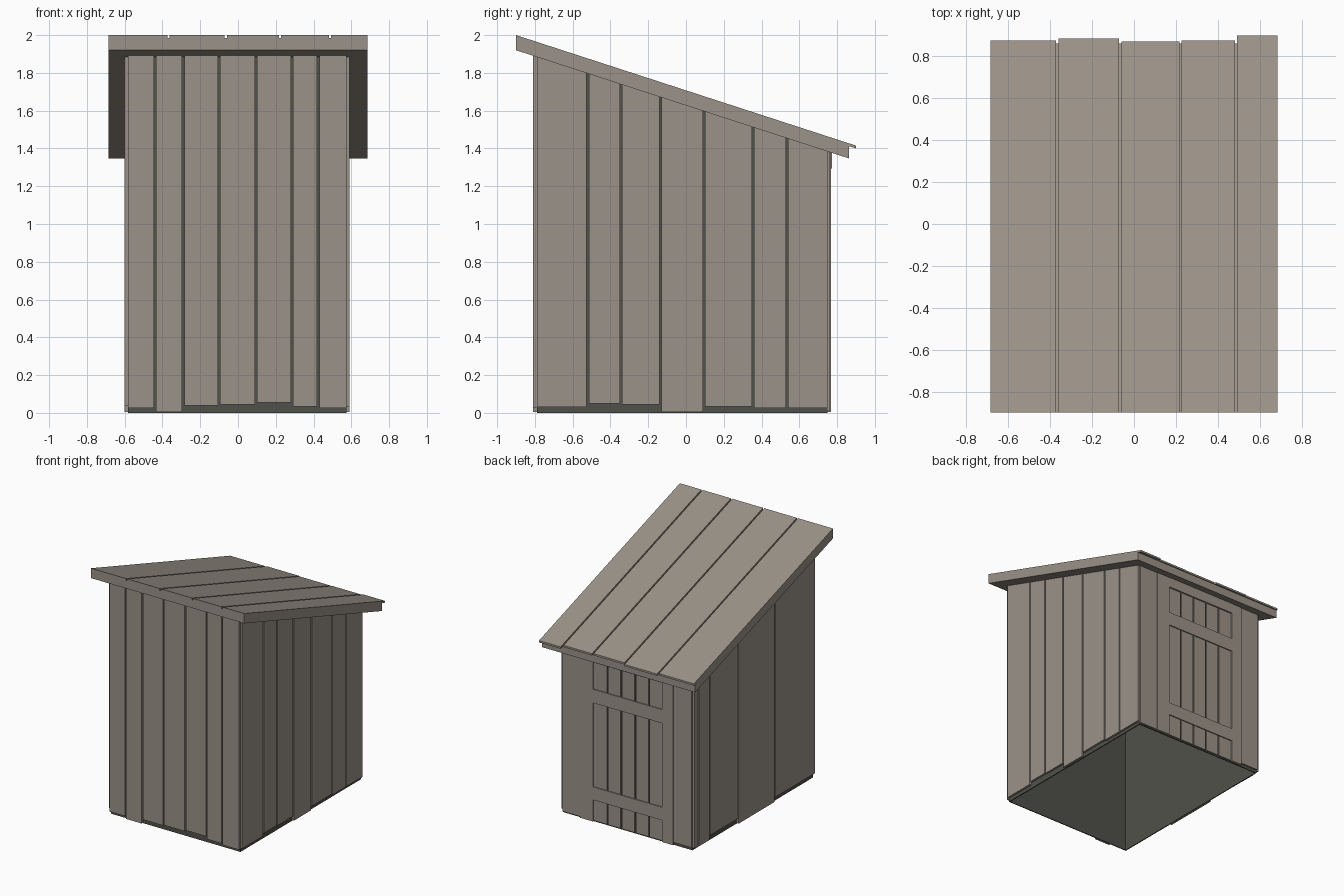
import bpy

cube = bpy.data.objects.get("Cube")
if cube:
    bpy.data.objects.remove(cube, do_unlink=True)


def make_material(name, color):
    mat = bpy.data.materials.new(name)
    mat.use_nodes = True
    mat.diffuse_color = (*color, 1)
    mat.node_tree.nodes["Principled BSDF"].inputs["Base Color"].default_value = (*color, 1)
    return mat


wood = make_material("weathered wood", (0.33, 0.29, 0.25))
dark = make_material("dark inner boards", (0.08, 0.082, 0.068))

SLOPE = 0.325
GAP = 0.011


def eaves(y):
    """Height of the roof underside."""
    return 1.92 - SLOPE * (y + 0.9)


def deck(y):
    return eaves(y) + 0.065


def shingle(y):
    return eaves(y) + 0.08


def block(name, xs, ys, bottom, top, mat=wood):
    """Six-sided block whose bottom and top are heights or functions of y."""
    def height(h, y):
        return h(y) if callable(h) else h
    verts = [(x, y, height(h, y)) for h in (bottom, top)
             for x, y in ((xs[0], ys[0]), (xs[1], ys[0]), (xs[1], ys[1]), (xs[0], ys[1]))]
    faces = [(3, 2, 1, 0), (4, 5, 6, 7)]
    faces += [(i, (i + 1) % 4, (i + 1) % 4 + 4, i + 4) for i in range(4)]
    mesh = bpy.data.meshes.new(name)
    mesh.from_pydata(verts, [], faces)
    mesh.materials.append(mat)
    obj = bpy.data.objects.new(name, mesh)
    bpy.context.collection.objects.link(obj)


def spans(edges):
    """Neighbouring plank extents separated by a gap."""
    last = len(edges) - 2
    for i, (a, b) in enumerate(zip(edges, edges[1:])):
        yield a + (GAP / 2 if i else 0), b - (GAP / 2 if i < last else 0)


# Hollow inner shell, open at the bottom
X0, X1, Y0, Y1, WALL = -0.582, 0.575, -0.79, 0.75, 0.008
block("inner_front_wall", (X0, X1), (Y0, Y0 + WALL), 0, eaves, dark)
block("inner_back_wall", (X0, X1), (Y1 - WALL, Y1), 0, eaves, dark)
block("inner_right_wall", (X0, X0 + WALL), (Y0 + WALL, Y1 - WALL), 0, eaves, dark)
block("inner_left_wall", (X1 - WALL, X1), (Y0 + WALL, Y1 - WALL), 0, eaves, dark)

# Front planks
front_edges = [X0, -0.44, -0.29, -0.1, 0.095, 0.285, 0.425, X1]
front_feet = [0.025, 0.005, 0.04, 0.045, 0.055, 0.035, 0.025]
for span, foot in zip(spans(front_edges), front_feet):
    block("front_plank", span, (-0.81, Y0), foot, eaves)

# Side planks, cut to the roof slope
left_edges = [Y0, -0.52, -0.345, -0.135, 0.095, 0.355, 0.535, Y1]
left_feet = [0.03, 0.05, 0.045, 0.005, 0.035, 0.025, 0.025]
for span, foot in zip(spans(left_edges), left_feet):
    block("left_plank", (X1, 0.591), span, foot, eaves)

right_edges = [Y0, -0.28, 0.19, 0.55, 0.7, Y1]
right_feet = [0.04, 0.005, 0.05, 0.015, 0.02]
for span, foot in zip(spans(right_edges), right_feet):
    block("right_plank", (-0.601, X0), span, foot, eaves)

# Back planks: thin outer boards stepping up to the door frame
DOOR = (-0.325, 0.295)
block("back_outer_plank", (X0, -0.42), (Y1, 0.76), 0.025, eaves)
block("back_outer_plank", (0.41, X1), (Y1, 0.76), 0.01, eaves)
block("door_frame", (-0.42, DOOR[0]), (Y1, 0.768), 0.005, eaves)
block("door_frame", (DOOR[1], 0.41), (Y1, 0.768), 0.005, eaves)

# Recessed door of five boards, with battens and a lintel flush with the frame
door_edges = [DOOR[0] + i * (DOOR[1] - DOOR[0]) / 5 for i in range(6)]
for span in spans(door_edges):
    block("door_board", span, (Y1, 0.759), 0.01, 1.3)
for low, high in ((0.18, 0.285), (0.965, 1.075)):
    block("door_batten", DOOR, (0.759, 0.768), low, high)
block("door_lintel", DOOR, (Y1, 0.772), 1.295, eaves)

# Sloped roof deck and the boards on it
block("roof_deck", (-0.685, 0.685), (-0.9, 0.862), eaves, deck)
roof_edges = [-0.685, -0.367, -0.065, 0.222, 0.487, 0.685]
roof_ends = [0.877, 0.887, 0.872, 0.877, 0.9]
for span, end in zip(spans(roof_edges), roof_ends):
    block("roof_board", span, (-0.9, end), deck, shingle)
